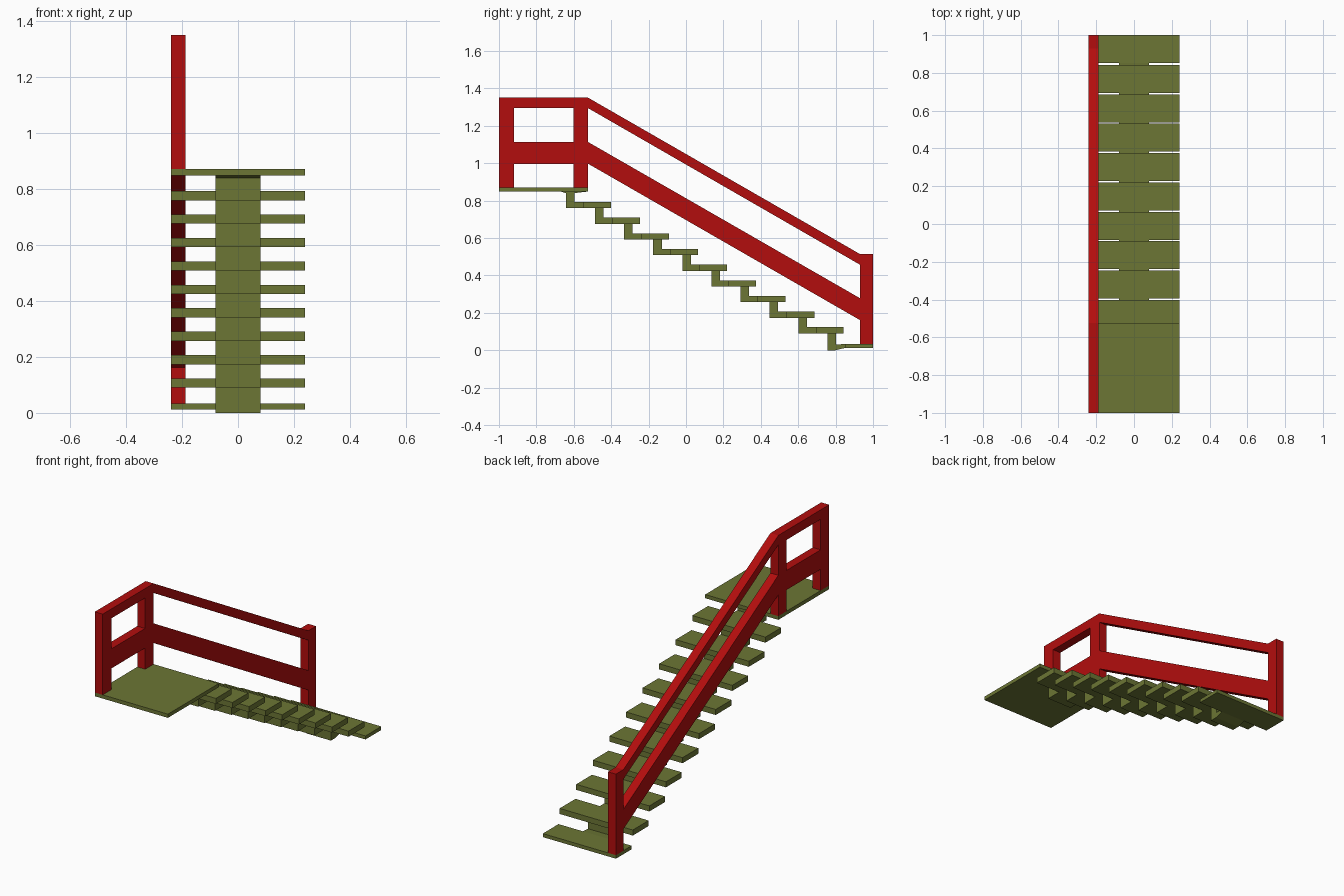
import bpy, bmesh
from math import pi

if "Cube" in bpy.data.objects:
    bpy.data.objects.remove(bpy.data.objects["Cube"])


def material(name, rgb):
    m = bpy.data.materials.new(name)
    m.diffuse_color = (*rgb, 1)
    m.use_nodes = True
    m.node_tree.nodes["Principled BSDF"].inputs["Base Color"].default_value = m.diffuse_color
    return m


OLIVE = material("olive_paint", (0.15, 0.18, 0.035))
RED = material("red_paint", (0.45, 0.004, 0.004))


def side_shape(name, loops, x0, x1, mat):
    """Extrude a (y, z) outline, with optional holes, from x0 to x1."""
    cu = bpy.data.curves.new(name, 'CURVE')
    cu.dimensions = '2D'
    cu.fill_mode = 'BOTH'
    cu.extrude = (x1 - x0) / 2
    for pts in loops:
        s = cu.splines.new('POLY')
        s.points.add(len(pts) - 1)
        for p, (y, z) in zip(s.points, pts):
            p.co = (y, z, 0, 1)
        s.use_cyclic_u = True
    tmp = bpy.data.objects.new(name + "_outline", cu)
    bpy.context.collection.objects.link(tmp)
    bpy.context.view_layer.update()
    dg = bpy.context.evaluated_depsgraph_get()
    me = bpy.data.meshes.new_from_object(tmp.evaluated_get(dg))
    bpy.data.objects.remove(tmp)
    bm = bmesh.new()
    bm.from_mesh(me)
    bmesh.ops.remove_doubles(bm, verts=bm.verts, dist=1e-5)
    for v in bm.verts:
        y, z, x = v.co
        v.co = (x + (x0 + x1) / 2, y, z)
    bmesh.ops.recalc_face_normals(bm, faces=bm.faces)
    for f in bm.faces:
        f.smooth = False
    bm.to_mesh(me)
    bm.free()
    me.materials.clear()
    me.materials.append(mat)
    ob = bpy.data.objects.new(name, me)
    bpy.context.collection.objects.link(ob)
    return ob


def rect(y0, y1, z0, z1):
    return [(y0, z0), (y1, z0), (y1, z1), (y0, z1)]


W, C = 0.24, 0.08          # half widths of treads and central stringer
RUN, RISE = 0.1555, 0.0837
THICK, RISER = 0.033, 0.046

# Landing and bottom tread
side_shape("landing", [rect(-1, -0.523, 0.849, 0.871)], -W, W, OLIVE)
side_shape("bottom_tread", [rect(0.853, 1, 0.013, 0.034)], -W, W, OLIVE)

# Bottom stringer foot, flared into the bottom tread
side_shape("stringer_foot", [[(0.757, 0), (0.80, 0), (0.853, 0.013), (0.853, 0.034),
                              (0.803, 0.03), (0.803, 0.09), (0.757, 0.09)]], -C, C, OLIVE)

# Treads with the stepped stringer pieces carrying the next one
for i in range(9):
    s, z = 0.602 - i * RUN, 0.09 + i * RISE
    end, wide, top = s + 0.24, s + 0.092, z + THICK
    side_shape(f"tread_{i + 1}", [rect(wide, end, z, top)], -W, W, OLIVE)
    upper = [(s + RISER, z + RISE), (s, z + RISE)]
    if i == 8:   # last riser flares into the landing
        upper = [(s + RISER, 0.84), (-0.523, 0.849), (-0.67, 0.849), (s, 0.84)]
    side_shape(f"stringer_step_{i + 1}",
               [[(s, z), (wide, z), (wide, top), (s + RISER, top)] + upper],
               -C, C, OLIVE)

# Railing: posts, top rail and middle rail as one pierced panel
K, E = -0.523, 0.929
outer = [(-1, 0.871), (-0.92, 0.871), (-0.92, 0.997), (-0.602, 0.997),
         (-0.602, 0.871), (K, 0.871), (K, 0.997), (E, 0.162), (E, 0.034),
         (1, 0.034), (1, 0.515), (E, 0.515), (K, 1.35), (-1, 1.35)]
window = rect(-0.92, -0.602, 1.113, 1.294)
slanted_gap = [(K, 1.113), (E, 0.279), (E, 0.458), (K, 1.294)]
side_shape("railing", [outer, window, slanted_gap], -W, -0.188, RED)
